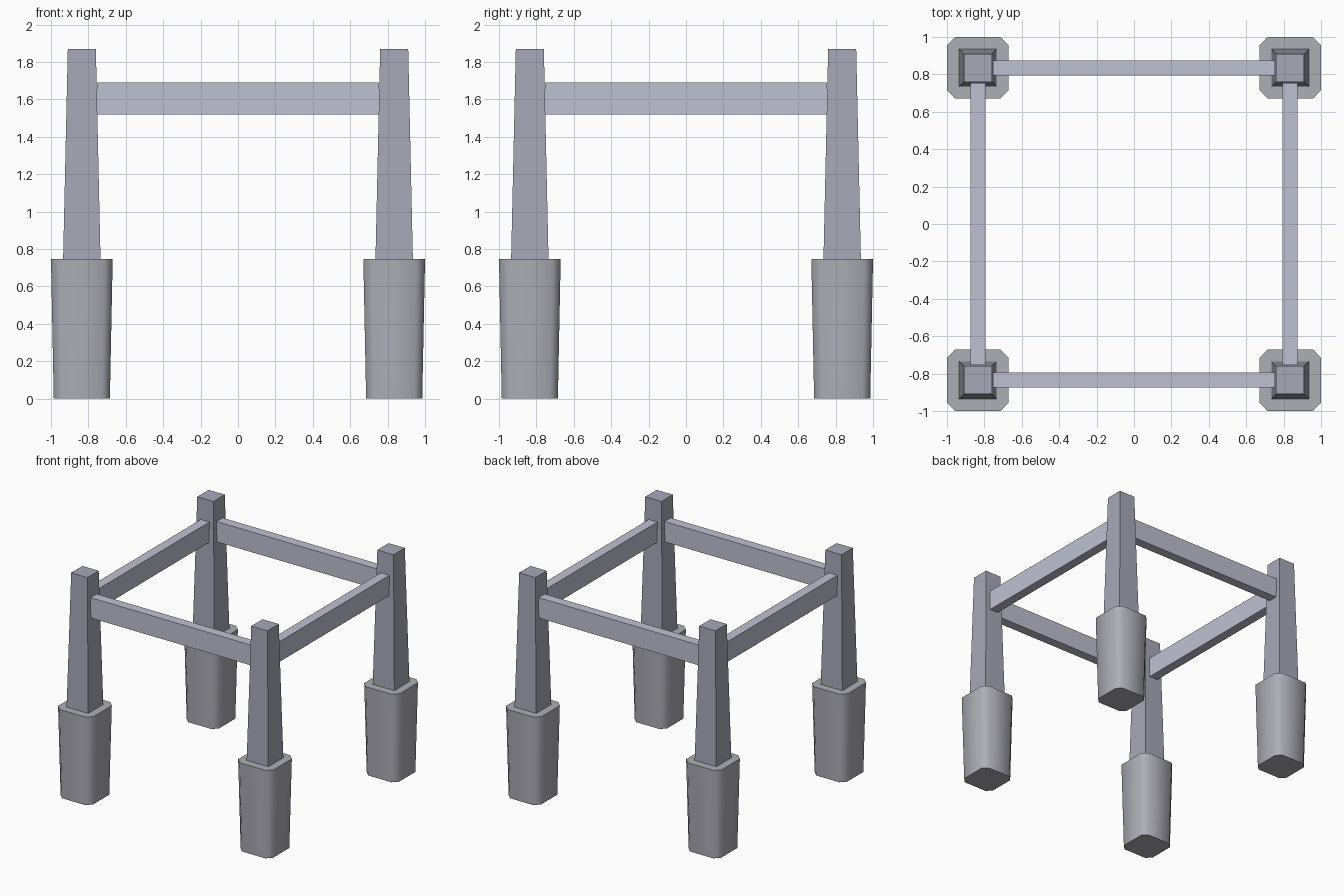
import bpy, bmesh, math

if "Cube" in bpy.data.objects:
    bpy.data.objects.remove(bpy.data.objects["Cube"])

C = 0.835  # leg centre offset


def material(name, rgb):
    m = bpy.data.materials.new(name)
    m.diffuse_color = (*rgb, 1)
    m.use_nodes = True
    m.node_tree.nodes["Principled BSDF"].inputs["Base Color"].default_value = m.diffuse_color
    return m


FOOT = material("foot_grey", (0.42, 0.42, 0.47))
POST = material("post_grey", (0.39, 0.395, 0.47))
RAIL = material("rail_grey", (0.53, 0.535, 0.64))


def loft(name, rings, location, mat, smooth=False):
    """Closed solid through rings of (outline, z)."""
    bm = bmesh.new()
    loops = [[bm.verts.new((x, y, z)) for x, y in pts] for pts, z in rings]
    n = len(loops[0])
    for a, b in zip(loops, loops[1:]):
        for i in range(n):
            j = (i + 1) % n
            bm.faces.new((a[i], a[j], b[j], b[i]))
    bm.faces.new(loops[0][::-1])
    bm.faces.new(loops[-1])
    bmesh.ops.recalc_face_normals(bm, faces=bm.faces)
    mesh = bpy.data.meshes.new(name)
    bm.to_mesh(mesh)
    bm.free()
    mesh.materials.append(mat)
    ob = bpy.data.objects.new(name, mesh)
    ob.location = location
    bpy.context.collection.objects.link(ob)
    if smooth:
        bpy.ops.object.select_all(action='DESELECT')
        ob.select_set(True)
        bpy.context.view_layer.objects.active = ob
        bpy.ops.object.shade_smooth_by_angle(angle=math.radians(50))
    return ob


def rect(hx, hy):
    return [(-hx, -hy), (hx, -hy), (hx, hy), (-hx, hy)]


def octagon(h, c):
    k = h - c
    return [(-k, -h), (k, -h), (h, -k), (h, k), (k, h), (-k, h), (-h, k), (-h, -k)]


# Chamfered feet with tapered posts on top
for sy, fb in ((-1, "front"), (1, "back")):
    for sx, lr in ((-1, "left"), (1, "right")):
        at = (sx * C, sy * C, 0)
        loft(f"{fb}_{lr}_foot",
             [(octagon(0.15, 0.042), 0), (octagon(0.165, 0.045), 0.747)], at, FOOT, True)
        loft(f"{fb}_{lr}_post",
             [(rect(0.1, 0.1), 0.747), (rect(0.075, 0.075), 1.87)], at, POST)

# Rails joining the posts
for s, fb, lr in ((-1, "front", "left"), (1, "back", "right")):
    loft(f"{fb}_rail", [(rect(0.755, 0.04), 1.52), (rect(0.755, 0.04), 1.69)], (0, s * C, 0), RAIL)
    loft(f"{lr}_rail", [(rect(0.04, 0.755), 1.52), (rect(0.04, 0.755), 1.69)], (s * C, 0, 0), RAIL)
